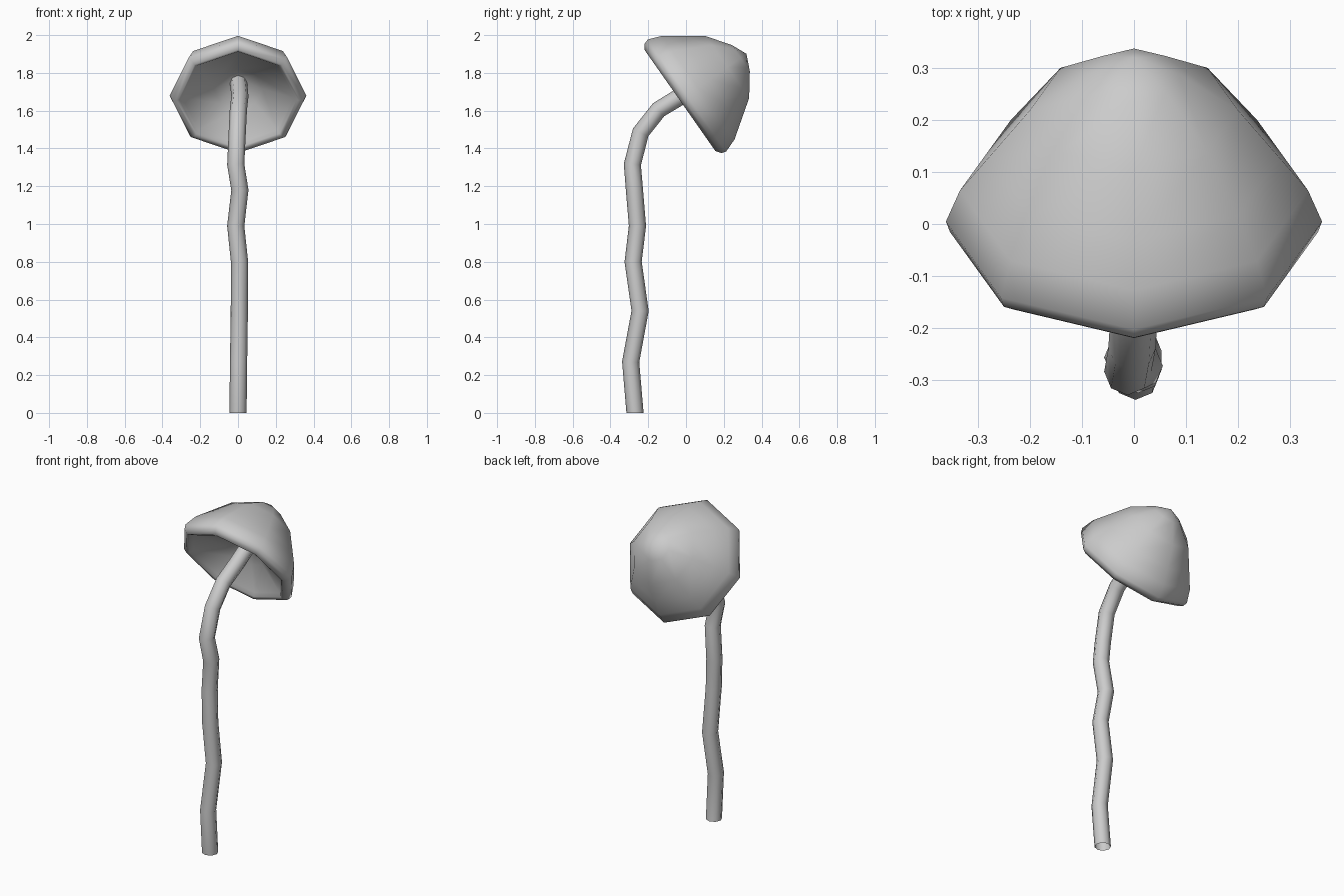
import bpy, bmesh
from math import sin, cos, pi, radians
from mathutils import Vector, Quaternion

SIDES = 8

default = bpy.data.objects.get("Cube")
if default:
    bpy.data.objects.remove(default, do_unlink=True)

grey = bpy.data.materials.new("plain grey")
grey.use_nodes = True
colour = (0.6, 0.6, 0.6, 1)
grey.diffuse_color = colour
grey.node_tree.nodes["Principled BSDF"].inputs["Base Color"].default_value = colour


def loft(name, stations):
    """Skin rings given as (centre, rotation, radius); radius 0 is a pole."""
    bm = bmesh.new()
    rings = []
    for centre, rot, radius in stations:
        if radius == 0:
            rings.append([bm.verts.new(centre)] * SIDES)
            continue
        rings.append([bm.verts.new(centre + rot @ Vector((
            radius * sin(2 * pi * i / SIDES), radius * cos(2 * pi * i / SIDES), 0)))
            for i in range(SIDES)])
    for low, high in zip(rings, rings[1:]):
        for i in range(SIDES):
            j = (i + 1) % SIDES
            corners = list(dict.fromkeys((low[i], low[j], high[j], high[i])))
            bm.faces.new(corners)
    bmesh.ops.recalc_face_normals(bm, faces=bm.faces)
    mesh = bpy.data.meshes.new(name)
    bm.to_mesh(mesh)
    bm.free()
    mesh.materials.append(grey)
    obj = bpy.data.objects.new(name, mesh)
    bpy.context.collection.objects.link(obj)
    bpy.ops.object.select_all(action='DESELECT')
    obj.select_set(True)
    bpy.context.view_layer.objects.active = obj
    bpy.ops.object.shade_smooth_by_angle(angle=radians(100))


# Crooked open tube for the stem, bending back into the cap
path = [Vector(p) for p in (
    (0, -.27, 0), (.003, -.293, .27), (.007, -.243, .54), (.008, -.28, .8),
    (-.012, -.257, .99), (.01, -.273, 1.18), (-.012, -.284, 1.315),
    (-.004, -.24, 1.485), (.002, -.145, 1.605), (.01, -.03, 1.675), (.002, .14, 1.76))]
up = Vector((0, 0, 1))
stations = []
for i, p in enumerate(path):
    if i == 0:
        tangent = up
    elif i == len(path) - 1:
        tangent = p - path[i - 1]
    else:
        tangent = (p - path[i - 1]).normalized() + (path[i + 1] - p).normalized()
    stations.append((p, up.rotation_difference(tangent), .0455))
loft("stem", stations)

# Tilted cap: outer dome down to the lip, then the funnel-shaped underside
tilt = Quaternion((1, 0, 0), radians(-55))
centre = Vector((0, -.028, 1.657))
profile = [(0, .425), (.085, .387), (.2, .302), (.28, .19), (.335, .113), (.362, .04),
           (.354, .015), (.327, -.005), (.31, .002), (.295, .02),
           (.13, .1), (0, .2)]
loft("cap", [(centre + tilt @ Vector((0, 0, h)), tilt, r) for r, h in profile])
